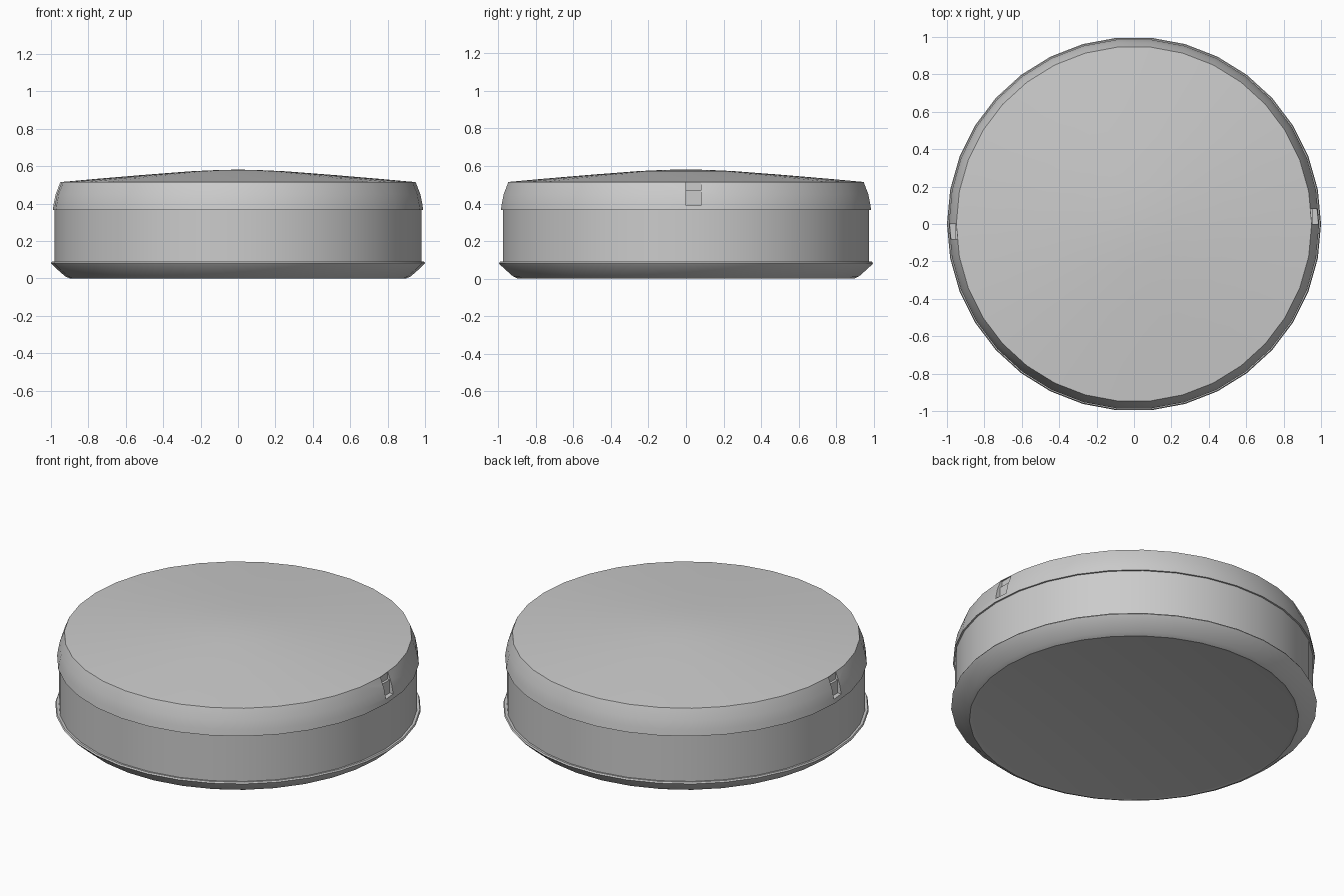
import bpy, bmesh, math

if "Cube" in bpy.data.objects:
    bpy.data.objects.remove(bpy.data.objects["Cube"])

SIDES = 34


def lathe(name, profile):
    """Closed solid of revolution; first and last points lie on the axis."""
    bm = bmesh.new()
    rings = []
    for r, z in profile:
        if r == 0:
            rings.append([bm.verts.new((0, 0, z))] * SIDES)
        else:
            rings.append([bm.verts.new((r * math.cos(2 * math.pi * i / SIDES),
                                        r * math.sin(2 * math.pi * i / SIDES), z))
                          for i in range(SIDES)])
    for a, b in zip(rings, rings[1:]):
        for i in range(SIDES):
            j = (i + 1) % SIDES
            bm.faces.new(list(dict.fromkeys((a[i], a[j], b[j], b[i]))))
    bmesh.ops.recalc_face_normals(bm, faces=bm.faces)
    mesh = bpy.data.meshes.new(name)
    bm.to_mesh(mesh)
    bm.free()
    ob = bpy.data.objects.new(name, mesh)
    bpy.context.collection.objects.link(ob)
    return ob


def cutter(name, x0, x1, y0, y1, z0, z1):
    bpy.ops.mesh.primitive_cube_add(size=1, location=((x0 + x1) / 2, (y0 + y1) / 2, (z0 + z1) / 2))
    ob = bpy.context.object
    ob.name = name
    ob.scale = (x1 - x0, y1 - y0, z1 - z0)
    ob.hide_render = True
    ob.display_type = 'WIRE'
    return ob


# Tin body: chamfered foot, rolled bottom rim, straight wall
body = lathe("tin_body", [(0, 0.005), (0.88, 0.005), (0.9, 0), (0.925, 0.012), (0.965, 0.047),
                          (0.995, 0.075), (1.0, 0.082), (0.995, 0.09), (0.98, 0.088),
                          (0.98, 0.38), (0, 0.38)])

# Lid: tapered skirt and shallow domed top
lid = lathe("lid", [(0, 0.365), (0.99, 0.365), (0.985, 0.4), (0.975, 0.45), (0.95, 0.515),
                    (0.75, 0.533), (0.5, 0.554), (0.25, 0.573), (0.12, 0.579), (0, 0.582)])

# Opposed finger slots in the lid skirt
for s, side in ((1, "right"), (-1, "left")):
    y0, y1 = sorted((0.0, s * 0.08))
    for part, depth, z0, z1 in (("lower", 0.955, 0.39, 0.47), ("upper", 0.94, 0.469, 0.512)):
        x0, x1 = sorted((s * depth, s * 1.1))
        c = cutter(f"{side}_{part}_slot_cutter", x0, x1, y0, y1, z0, z1)
        m = lid.modifiers.new("slot", 'BOOLEAN')
        m.operation = 'DIFFERENCE'
        m.solver = 'EXACT'
        m.object = c

# Apply the cuts and drop the cutters
bpy.context.view_layer.update()
cut = bpy.data.meshes.new_from_object(lid.evaluated_get(bpy.context.evaluated_depsgraph_get()))
lid.modifiers.clear()
lid.data = cut
for ob in [o for o in bpy.data.objects if o.name.endswith("cutter")]:
    bpy.data.objects.remove(ob)

# Smooth shading with sharp rims
bpy.ops.object.select_all(action='DESELECT')
for ob in (body, lid):
    ob.select_set(True)
bpy.context.view_layer.objects.active = body
bpy.ops.object.shade_smooth_by_angle(angle=math.radians(35))
